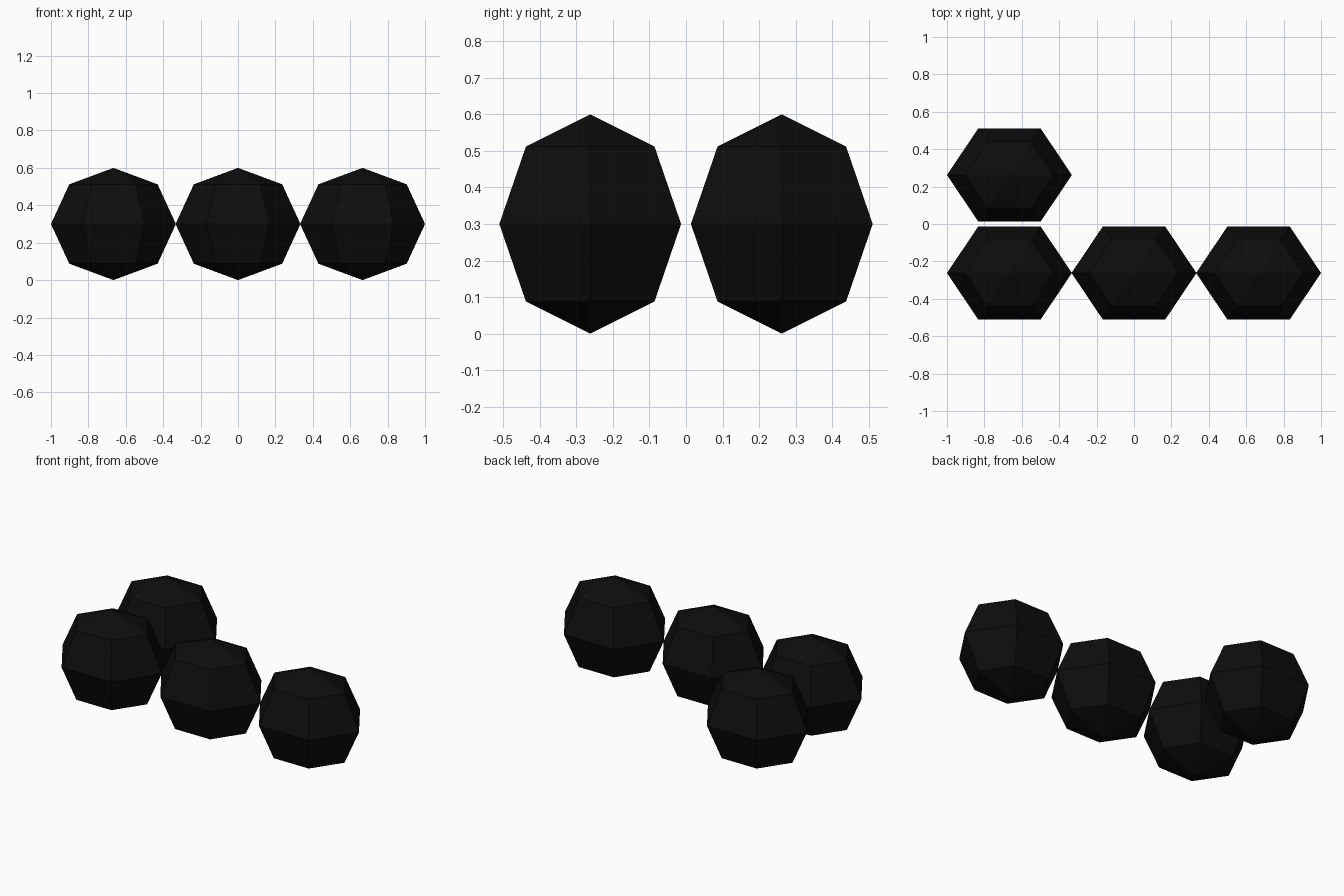
import bpy, bmesh, math
from mathutils import Vector

if "Cube" in bpy.data.objects:
    bpy.data.objects.remove(bpy.data.objects["Cube"])

RX, RY, RZ = 0.334, 0.287, 0.3   # ball radii
SEGMENTS, RINGS = 6, 4

black = bpy.data.materials.new("matte_black")
black.diffuse_color = (0.004, 0.004, 0.004, 1)
black.use_nodes = True
black.node_tree.nodes["Principled BSDF"].inputs["Base Color"].default_value = black.diffuse_color


def ball(name, x, y):
    """Six-sided, four-ring faceted ball with corners on the x axis."""
    bm = bmesh.new()
    angles = [math.pi * i / RINGS for i in range(RINGS + 1)]
    verts = [bm.verts.new((math.sin(a), 0, math.cos(a))) for a in angles]
    edges = [bm.edges.new(pair) for pair in zip(verts, verts[1:])]
    bmesh.ops.spin(bm, geom=verts + edges, cent=(0, 0, 0), axis=(0, 0, 1),
                   angle=2 * math.pi, steps=SEGMENTS)
    bmesh.ops.remove_doubles(bm, verts=bm.verts[:], dist=0.001)
    bmesh.ops.scale(bm, vec=Vector((RX, RY, RZ)), verts=bm.verts[:])
    bmesh.ops.recalc_face_normals(bm, faces=bm.faces[:])
    mesh = bpy.data.meshes.new(name)
    bm.to_mesh(mesh)
    bm.free()
    mesh.materials.append(black)
    obj = bpy.data.objects.new(name, mesh)
    obj.location = (x, y, RZ)
    bpy.context.collection.objects.link(obj)


# Front row of three balls, plus one behind the left end
for name, x in (("left", -0.666), ("middle", 0), ("right", 0.666)):
    ball("front_" + name + "_ball", x, -0.262)
ball("back_left_ball", -0.666, 0.262)
